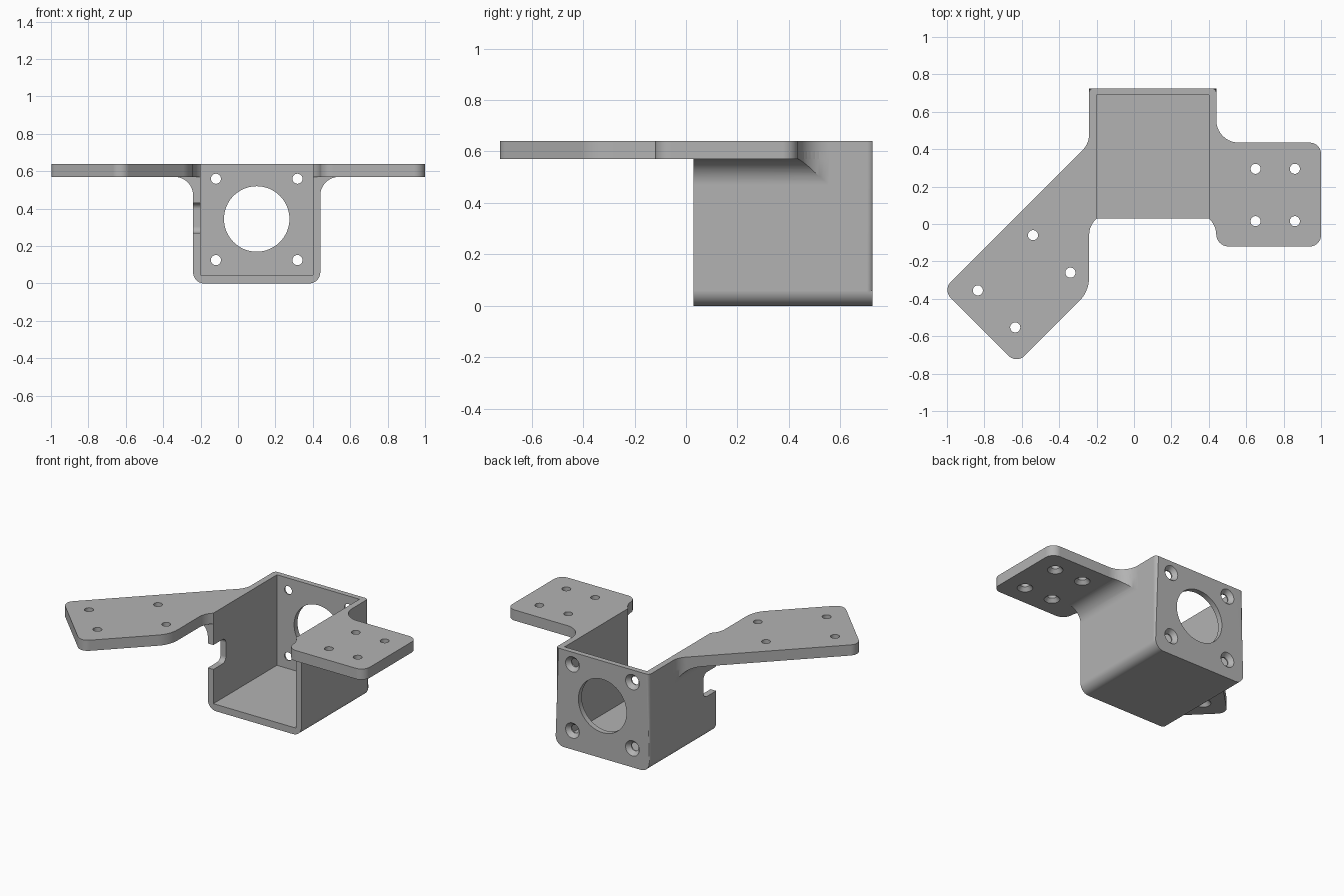
import bpy, bmesh
from math import pi, cos, sin, tan
from mathutils import Vector

if "Cube" in bpy.data.objects:
    bpy.data.objects.remove(bpy.data.objects["Cube"], do_unlink=True)

grey = bpy.data.materials.new("plain_grey")
grey.use_nodes = True
colour = (0.45, 0.45, 0.45, 1)
grey.diffuse_color = colour
grey.node_tree.nodes["Principled BSDF"].inputs["Base Color"].default_value = colour

# Map profile coordinates (u, v) and depth d to space for each extrusion axis
AXES = {"x": lambda u, v, d: (d, u, v),
        "y": lambda u, v, d: (u, d, v),
        "z": lambda u, v, d: (u, v, d)}


def rounded(corners, steps=10):
    """Polygon from (u, v, radius) corners, each radius turned into an arc."""
    out = []
    for i, (u, v, r) in enumerate(corners):
        p = Vector((u, v))
        if r == 0:
            out.append(p)
            continue
        a = (Vector(corners[i - 1][:2]) - p).normalized()
        b = (Vector(corners[(i + 1) % len(corners)][:2]) - p).normalized()
        half = a.angle(b) / 2
        centre = p + (a + b).normalized() * (r / sin(half))
        start = p + a * (r / tan(half)) - centre
        end = p + b * (r / tan(half)) - centre
        sweep = pi - 2 * half
        for k in range(steps + 1):
            t = k / steps
            out.append(centre + (start * sin((1 - t) * sweep) + end * sin(t * sweep)) / sin(sweep))
    return out


def make(name, bm):
    bmesh.ops.recalc_face_normals(bm, faces=bm.faces)
    mesh = bpy.data.meshes.new(name)
    bm.to_mesh(mesh)
    bm.free()
    mesh.materials.append(grey)
    ob = bpy.data.objects.new(name, mesh)
    bpy.context.collection.objects.link(ob)
    return ob


def prism(name, points, axis, d0, d1, bevel_end=0):
    bm = bmesh.new()
    rings = [[bm.verts.new(AXES[axis](p[0], p[1], d)) for p in points] for d in (d0, d1)]
    bm.faces.new(rings[0])
    cap = bm.faces.new(rings[1])
    n = len(points)
    for i in range(n):
        j = (i + 1) % n
        bm.faces.new((rings[0][i], rings[0][j], rings[1][j], rings[1][i]))
    if bevel_end:
        top = max(p[1] for p in points)
        edges = [e for e in cap.edges if any(v.co.z < top - 0.001 for v in e.verts)]
        bmesh.ops.bevel(bm, geom=edges, offset=bevel_end, segments=5, profile=0.5, affect="EDGES")
    return make(name, bm)


def rod(name, u, v, axis, sections, sides=32):
    """Turned solid along an axis from (depth, radius) sections."""
    bm = bmesh.new()
    rings = [[bm.verts.new(AXES[axis](u + r * cos(2 * pi * k / sides), v + r * sin(2 * pi * k / sides), d))
              for k in range(sides)] for d, r in sections]
    bm.faces.new(rings[0])
    bm.faces.new(rings[-1])
    for a, b in zip(rings, rings[1:]):
        for k in range(sides):
            m = (k + 1) % sides
            bm.faces.new((a[k], a[m], b[m], b[k]))
    return make(name, bm)


def combine(target, tool, operation):
    mod = target.modifiers.new("combine", "BOOLEAN")
    mod.operation = operation
    mod.solver = "EXACT"
    mod.object = tool
    bpy.context.view_layer.objects.active = target
    bpy.ops.object.modifier_apply(modifier=mod.name)
    bpy.data.objects.remove(tool, do_unlink=True)


TOP, UNDER = 0.64, 0.57
LEFT, RIGHT, FRONT, BACK = 0.44, -0.24, 0.03, 0.725

# Motor housing, rounded along the bottom and around the back plate
bracket = prism("mounting_bracket",
                rounded([(RIGHT, TOP, 0), (RIGHT, 0, 0.06), (LEFT, 0, 0.06), (LEFT, TOP, 0)]),
                "y", FRONT, BACK, bevel_end=0.022)

# Mounting arms: plan outline, wall position and outward direction
right_plan = rounded([(RIGHT, 0.06, 0.12), (RIGHT, -0.36, 0.18), (-0.6275, -0.7475, 0.06),
                      (-1.0225, -0.3525, 0.06), (RIGHT, 0.43, 0.12), (RIGHT, 0.55, 0),
                      (-0.1, 0.55, 0), (-0.1, 0.06, 0)])
left_plan = rounded([(LEFT, 0.06, 0.12), (LEFT, -0.12, 0.065), (1, -0.12, 0.06),
                     (1, 0.435, 0.06), (LEFT, 0.435, 0.12), (LEFT, 0.65, 0),
                     (0.3, 0.65, 0), (0.3, 0.06, 0)])
for side, plan, wall, out in (("right", right_plan, RIGHT, -1), ("left", left_plan, LEFT, 1)):
    # Curved web under the arm, trimmed to the arm outline
    web = prism(side + "_web", plan, "z", 0.4, 0.61)
    curve = [(wall + out * 0.1 * (1 - cos(t * pi / 20)), UNDER - 0.1 + 0.1 * sin(t * pi / 20))
             for t in range(11)]
    inside = wall - out * 0.1
    profile = [(inside, UNDER - 0.1)] + curve + [(wall + out * 0.1, 0.6), (inside, 0.6)]
    combine(web, prism("web_profile", profile, "y", FRONT, 0.64), "INTERSECT")
    combine(bracket, web, "UNION")
    combine(bracket, prism(side + "_arm", plan, "z", UNDER, TOP), "UNION")

# Open cavity
cavity = [(-0.2, 0.045), (0.4, 0.045), (0.4, 0.8), (-0.2, 0.8)]
combine(bracket, prism("cavity", cavity, "y", -0.3, 0.69), "DIFFERENCE")

# Cable notch in the front edge of the right wall
notch = rounded([(-0.1, 0.27, 0), (0.16, 0.27, 0.035), (0.16, 0.43, 0.035), (-0.1, 0.43, 0)])
combine(bracket, prism("notch", notch, "x", -0.3, -0.1), "DIFFERENCE")

# Shaft opening and countersunk screw holes in the back plate
combine(bracket, rod("shaft_hole", 0.1, 0.345, "y", [(0.6, 0.175), (0.8, 0.175)], 64), "DIFFERENCE")
for x in (-0.118, 0.318):
    for z in (0.125, 0.56):
        combine(bracket, rod("screw_hole", x, z, "y",
                             [(0.6, 0.027), (0.698, 0.027), (BACK, 0.05), (0.75, 0.05)]), "DIFFERENCE")

# Countersunk holes through the arms, wide end underneath
arm_holes = [(x, y) for x in (0.65, 0.86) for y in (0.015, 0.295)]
arm_holes += [(-0.54, -0.06), (-0.34, -0.26), (-0.835, -0.355), (-0.635, -0.553)]
for x, y in arm_holes:
    combine(bracket, rod("arm_hole", x, y, "z",
                         [(0.53, 0.047), (UNDER, 0.047), (0.593, 0.027), (0.7, 0.027)]), "DIFFERENCE")

# Smooth arcs, crisp edges
bpy.ops.object.select_all(action="DESELECT")
bracket.select_set(True)
bpy.context.view_layer.objects.active = bracket
bpy.ops.object.shade_smooth_by_angle(angle=pi / 6)
weighted = bracket.modifiers.new("even_shading", "WEIGHTED_NORMAL")
weighted.keep_sharp = True
